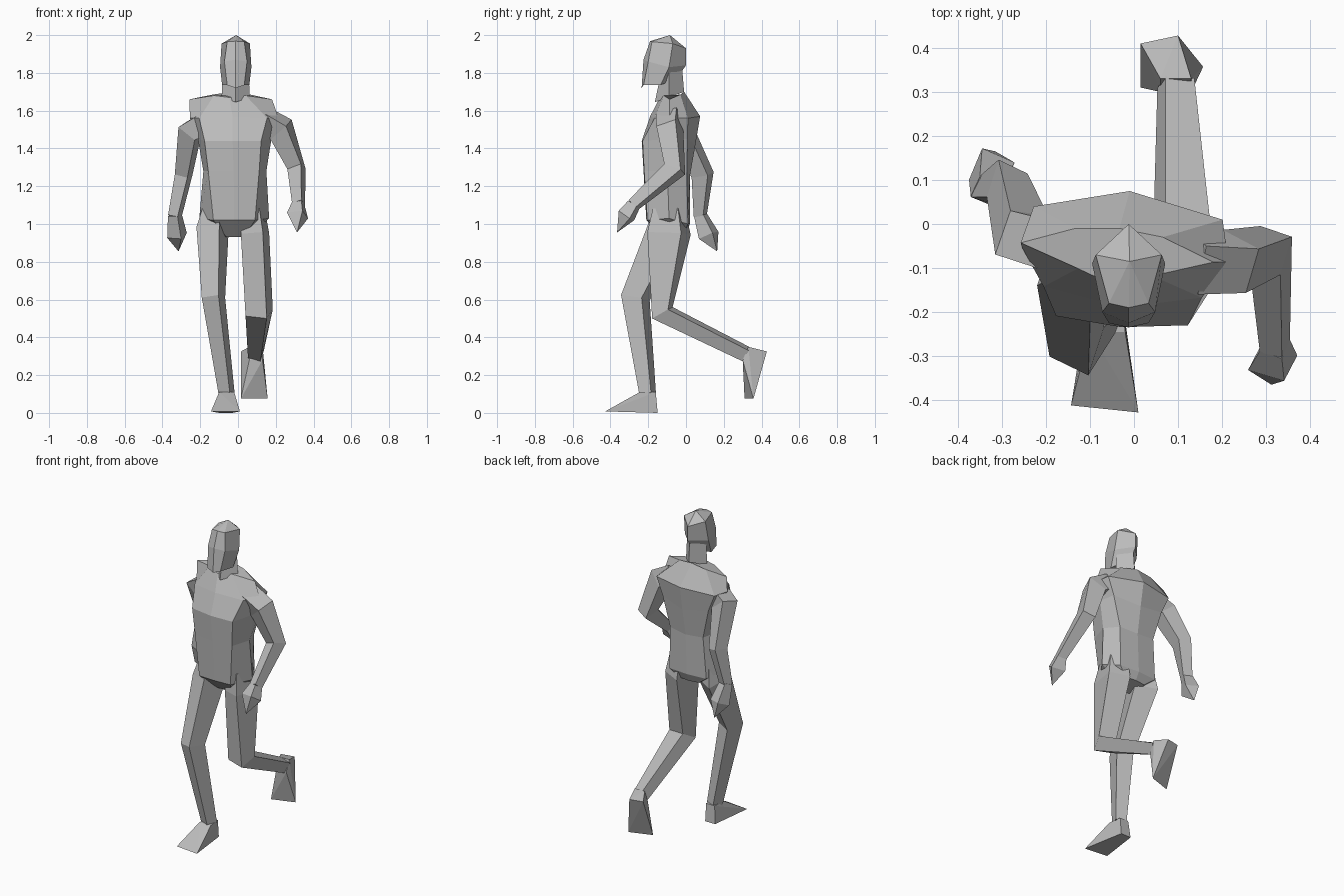
import bpy, bmesh, math
from mathutils import Vector, Matrix

default_cube = bpy.data.objects.get("Cube")
if default_cube:
    bpy.data.objects.remove(default_cube, do_unlink=True)

# Single matte grey for the whole figure
grey = bpy.data.materials.new("plain_grey")
grey.use_nodes = True
colour = (0.5, 0.5, 0.5, 1)
grey.diffuse_color = colour
grey.node_tree.nodes["Principled BSDF"].inputs["Base Color"].default_value = colour


def finish(bm, name):
    """Turn a bmesh into a flat shaded object with outward normals."""
    bmesh.ops.recalc_face_normals(bm, faces=bm.faces)
    mesh = bpy.data.meshes.new(name)
    bm.to_mesh(mesh)
    bm.free()
    mesh.materials.append(grey)
    obj = bpy.data.objects.new(name, mesh)
    bpy.context.collection.objects.link(obj)
    return obj


def loft(name, rings, tip=None):
    """Skin a list of equal point rings; close with a cap or a tip."""
    bm = bmesh.new()
    loops = [[bm.verts.new(point) for point in ring] for ring in rings]
    count = len(loops[0])
    for low, high in zip(loops, loops[1:]):
        for i in range(count):
            j = (i + 1) % count
            bm.faces.new((low[i], low[j], high[j], high[i]))
    bm.faces.new(loops[0])
    if tip:
        end = bm.verts.new(tip)
        for i in range(count):
            bm.faces.new((loops[-1][i], loops[-1][(i + 1) % count], end))
    else:
        bm.faces.new(loops[-1])
    return finish(bm, name)


def mirrored(half, centre=-0.012, yaw=0.0):
    """Complete a front-to-back half section, then twist it about z."""
    other = [(-x, y, z) for x, y, z in reversed(half) if x > 0]
    turn = Matrix.Rotation(yaw, 3, "Z")
    return [turn @ Vector(p) + Vector((centre, 0, 0)) for p in half + other]


def limb(name, joints, spin=0.0, tip=None):
    """Four sided tube; each joint is (x, y, z, half width, half depth)."""
    path = [Vector(j[:3]) for j in joints]
    reach = 1 / math.cos(math.radians(45 - abs(spin)))
    rings = []
    for i, (centre, joint) in enumerate(zip(path, joints)):
        before = path[max(i - 1, 0)]
        after = path[min(i + 1, len(path) - 1)]
        along = ((centre - before).normalized() + (after - centre).normalized()).normalized()
        side = (Vector((1, 0, 0)) - along * along.x).normalized()
        front = along.cross(side)
        ring = []
        for corner in range(4):
            angle = math.radians(45 + 90 * corner + spin)
            ring.append(centre + reach * (side * joint[3] * math.cos(angle)
                                          + front * joint[4] * math.sin(angle)))
        rings.append(ring)
    return loft(name, rings, tip)


def hull(name, points):
    """Convex wedge around a few corner points."""
    bm = bmesh.new()
    for point in points:
        bm.verts.new(point)
    bmesh.ops.convex_hull(bm, input=bm.verts)
    return finish(bm, name)


# Torso: sections from crotch to collar, front centre round to back centre
torso_sections = [
    (-.015, 0, [(0, -.12, .93), (.045, -.12, .93), (.09, -.07, .95), (.07, -.01, .95), (0, 0, .95)]),
    (-.02, 0, [(0, -.21, 1.02), (.11, -.205, 1.02), (.185, -.09, 1.03), (.13, .01, 1.0), (0, .02, 1.0)]),
    (-.012, -.05, [(0, -.225, 1.28), (.135, -.215, 1.28), (.167, -.09, 1.28), (.12, .01, 1.26), (0, .02, 1.25)]),
    (-.012, -.07, [(0, -.235, 1.44), (.15, -.22, 1.44), (.195, -.08, 1.45), (.17, .02, 1.45), (0, .05, 1.42)]),
    (-.015, -.07, [(0, -.19, 1.57), (.18, -.155, 1.56), (.235, -.07, 1.56), (.215, .025, 1.56), (0, .075, 1.57)]),
    (-.032, -.1, [(0, -.14, 1.67), (.085, -.11, 1.68), (.22, -.065, 1.66), (.1, -.02, 1.685), (0, -.01, 1.7)]),
]
loft("torso", [mirrored(half, centre, yaw) for centre, yaw, half in torso_sections])

# Neck and head
neck_sections = [
    [(0, -.165, 1.645), (.075, -.09, 1.67), (0, -.01, 1.7)],
    [(0, -.145, 1.74), (.068, -.09, 1.8), (0, -.02, 1.82)],
]
loft("neck", [mirrored(half) for half in neck_sections])
head_sections = [
    [(0, -.235, 1.72), (.045, -.225, 1.735), (.072, -.135, 1.735), (0, -.05, 1.77)],
    [(0, -.225, 1.87), (.06, -.2, 1.86), (.083, -.09, 1.83), (0, 0, 1.84)],
    [(0, -.19, 1.968), (.045, -.18, 1.965), (.075, -.07, 1.955), (0, 0, 1.93)],
]
loft("head", [mirrored(half) for half in head_sections], tip=(-.01, -.085, 2.0))

# Arms: shoulder, elbow and wrist; hands widen then end in a point
limb("right_arm", [(-.16, -.05, 1.54, .075, .075), (-.255, -.025, 1.49, .072, .07),
                   (-.288, .088, 1.26, .047, .06), (-.335, .075, 1.04, .036, .034)], spin=22)
limb("right_hand", [(-.335, .075, 1.05, .036, .034), (-.323, .12, .94, .052, .055)],
     spin=22, tip=(-.315, .165, .855))
limb("left_arm", [(.13, -.085, 1.55, .075, .075), (.228, -.085, 1.5, .075, .07),
                  (.31, -.06, 1.29, .05, .062), (.32, -.28, 1.1, .034, .036)], spin=20)
limb("left_hand", [(.32, -.275, 1.105, .034, .036), (.315, -.315, 1.045, .056, .048)],
     spin=20, tip=(.312, -.365, .955))

# Legs: the right one carries the weight, the left one swings back
limb("right_leg", [(-.128, -.09, 1.08, .06, .08), (-.135, -.095, .97, .085, .11),
                   (-.13, -.268, .61, .062, .077), (-.06, -.203, .1, .042, .044)], spin=22)
limb("left_leg", [(.08, -.09, 1.08, .06, .085), (.09, -.09, .95, .075, .115),
                  (.112, -.125, .53, .072, .062), (.095, .32, .31, .042, .042)], spin=16)

# Feet: ankle corners, heel pair and toe pair
hull("right_foot", [(-.1, -.245, .11), (-.02, -.245, .11), (-.09, -.16, .11), (-.03, -.16, .11),
                    (-.1, -.15, 0), (-.03, -.15, 0), (-.143, -.412, .008), (.01, -.428, .008)])
hull("left_foot", [(.06, .3, .28), (.13, .3, .28), (.06, .33, .35), (.13, .33, .35),
                   (.015, .41, .325), (.1, .428, .325), (.015, .31, .075), (.157, .357, .075)])
